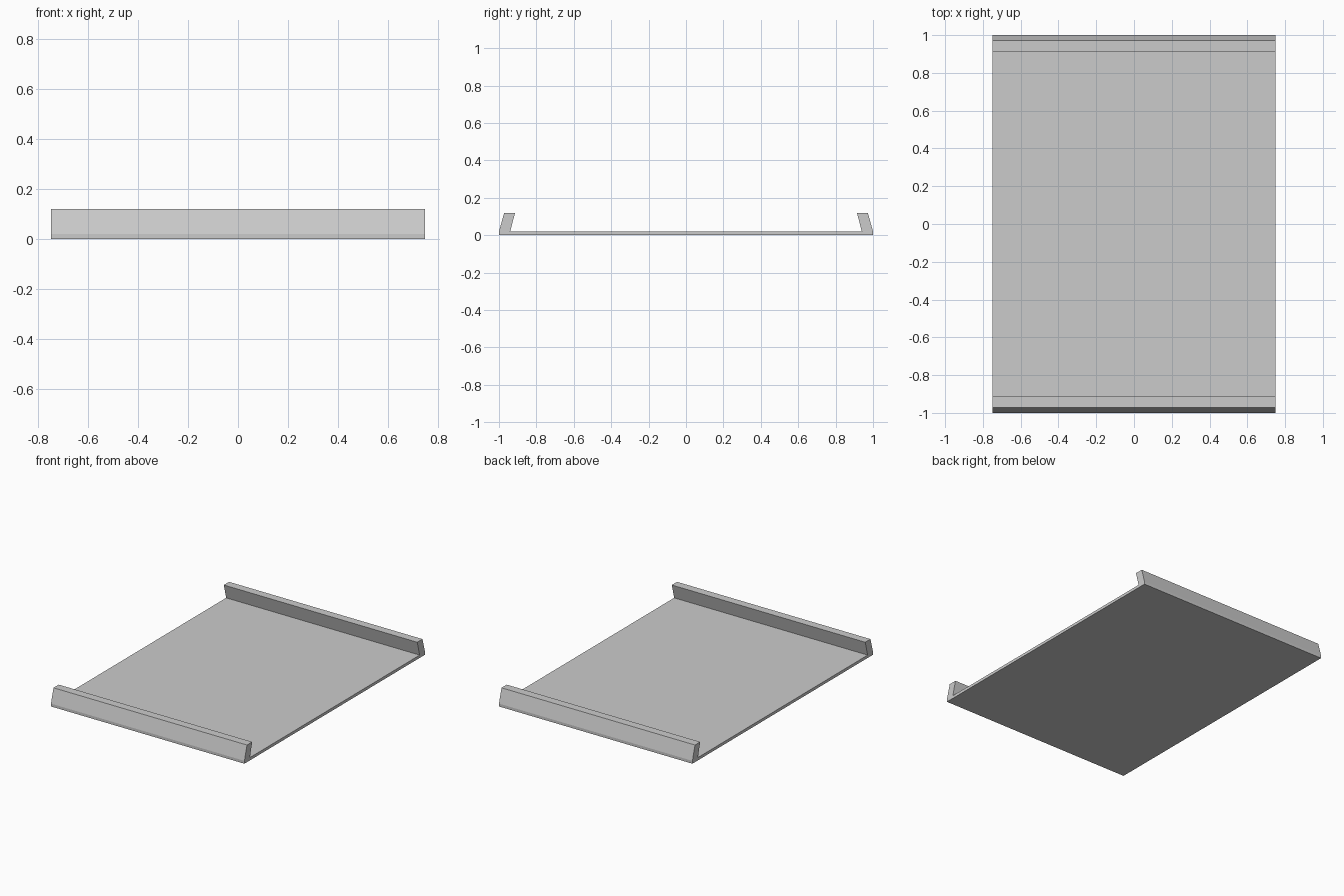
import bpy, bmesh

if "Cube" in bpy.data.objects:
    bpy.data.objects.remove(bpy.data.objects["Cube"])

# Half cross-section of the tray (y, z): base edge, then inward-leaning lip
half = [(1.0, 0.0), (1.0, 0.02), (0.972, 0.12), (0.914, 0.12), (0.94, 0.02)]
profile = half + [(-y, z) for y, z in reversed(half)]
HALF_WIDTH = 0.75


def extrude_profile(name, points, half_width):
    bm = bmesh.new()
    face = bm.faces.new([bm.verts.new((-half_width, y, z)) for y, z in points])
    result = bmesh.ops.extrude_face_region(bm, geom=[face], use_keep_orig=True)
    moved = [g for g in result["geom"] if isinstance(g, bmesh.types.BMVert)]
    bmesh.ops.translate(bm, verts=moved, vec=(2 * half_width, 0, 0))
    bmesh.ops.recalc_face_normals(bm, faces=bm.faces)
    mesh = bpy.data.meshes.new(name)
    bm.to_mesh(mesh)
    bm.free()
    obj = bpy.data.objects.new(name, mesh)
    bpy.context.collection.objects.link(obj)
    return obj


# Flat panel with a folded lip at the front and back
extrude_profile("lipped_panel", profile, HALF_WIDTH)
